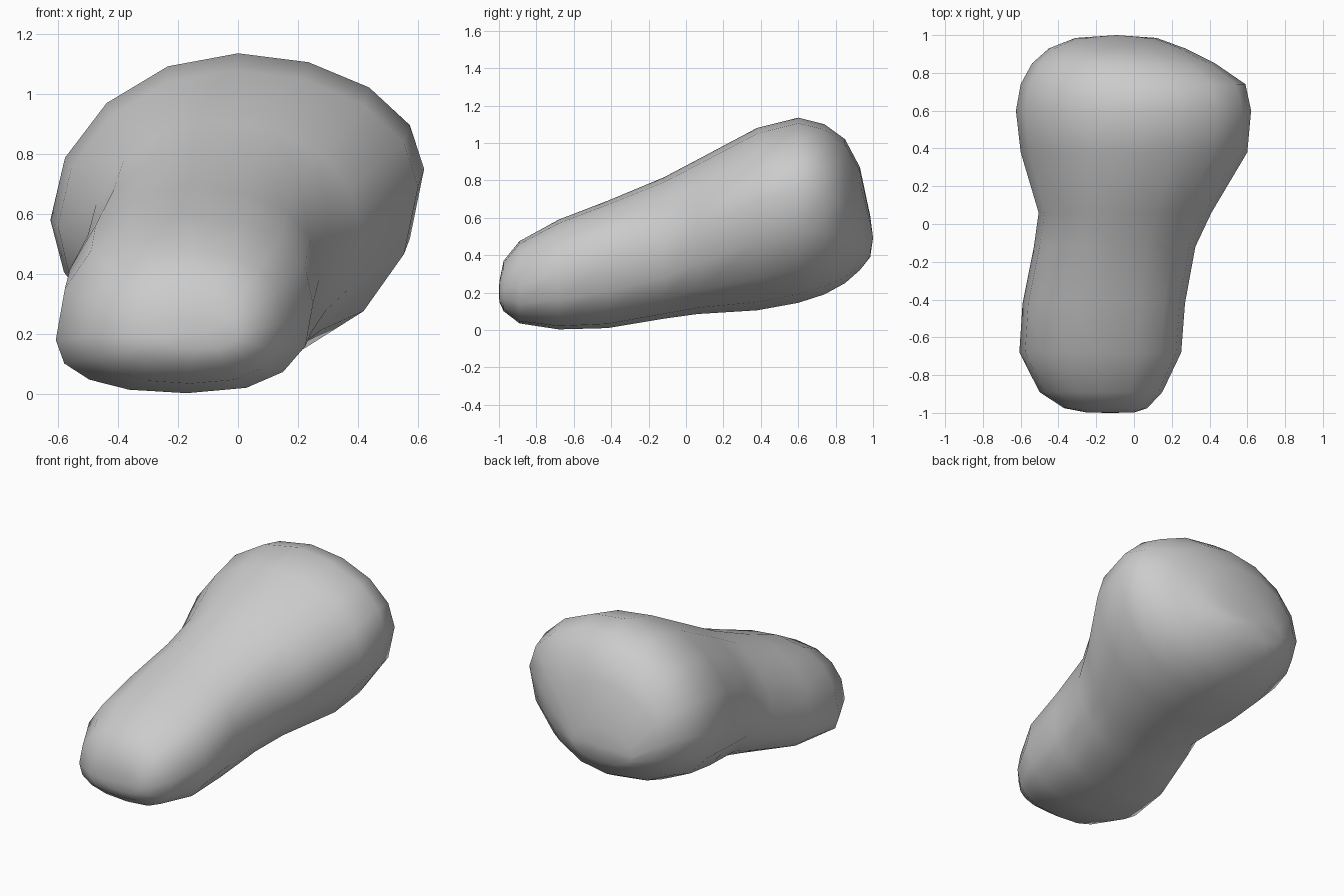
import bpy, bmesh
from math import sin, cos, pi

if "Cube" in bpy.data.objects:
    bpy.data.objects.remove(bpy.data.objects["Cube"])

SIDES = 16
# y, left x, right x, z of left bulge, z of right bulge, bottom z, top z, crown x
SECTIONS = [
    (-0.998, -0.25, 0.00, 0.19, 0.21, 0.15, 0.26, -0.13),
    (-0.975, -0.37, 0.07, 0.19, 0.22, 0.10, 0.37, -0.15),
    (-0.89, -0.50, 0.15, 0.19, 0.24, 0.035, 0.475, -0.16),
    (-0.68, -0.607, 0.25, 0.18, 0.30, 0.003, 0.59, -0.17),
    (-0.42, -0.59, 0.27, 0.22, 0.38, 0.01, 0.69, -0.16),
    (-0.12, -0.53, 0.325, 0.34, 0.45, 0.06, 0.815, -0.12),
    (0.06, -0.505, 0.41, 0.46, 0.54, 0.085, 0.91, -0.08),
    (0.38, -0.60, 0.60, 0.56, 0.69, 0.105, 1.08, -0.02),
    (0.60, -0.625, 0.62, 0.58, 0.75, 0.145, 1.135, 0.0),
    (0.74, -0.60, 0.59, 0.60, 0.73, 0.19, 1.10, 0.0),
    (0.85, -0.54, 0.43, 0.60, 0.66, 0.25, 1.02, -0.03),
    (0.93, -0.45, 0.27, 0.56, 0.58, 0.32, 0.87, -0.07),
    (0.985, -0.31, 0.12, 0.48, 0.48, 0.39, 0.61, -0.09),
]
# fullness of the upper right, upper left, lower left, lower right quarters
FRONT = (2.35, 2.2, 2.35, 2.55)
BACK = (1.98, 1.95, 2.1, 2.0)


def ring(bm, y, xl, xr, zl, zr, zb, zt, xc):
    """Closed cross-section made of four superellipse quarters."""
    back = min(1, max(0, (y + 0.4) / 0.6))
    verts = []
    for i in range(SIDES):
        a = 2 * pi * i / SIDES
        c, s = cos(a), sin(a)
        q = i * 4 // SIDES
        m = FRONT[q] * (1 - back) + BACK[q] * back
        u = 0 if abs(c) < 1e-6 else abs(c) ** (2 / m)
        v = 0 if abs(s) < 1e-6 else abs(s) ** (2 / m)
        # bulge height runs smoothly from the left side to the right side
        side_z = zr if c > 0 else zl
        x = xc + ((xr - xc) if c > 0 else (xl - xc)) * u
        z = side_z + ((zt - side_z) if s > 0 else (zb - side_z)) * v
        verts.append(bm.verts.new((x, y, z)))
    return verts


def cap(bm, loop, y):
    """Close an end with a fan around a centre point."""
    p = sum((v.co for v in loop), loop[0].co * 0) / len(loop)
    p.y = y
    hub = bm.verts.new(p)
    for i in range(SIDES):
        bm.faces.new((loop[i], loop[(i + 1) % SIDES], hub))


# Smooth bulbous body lofted from front to back
bm = bmesh.new()
rings = [ring(bm, *s) for s in SECTIONS]
for a, b in zip(rings, rings[1:]):
    for i in range(SIDES):
        j = (i + 1) % SIDES
        bm.faces.new((a[i], a[j], b[j], b[i]))
cap(bm, rings[0], -1.0)
cap(bm, rings[-1], 1.0)
bmesh.ops.recalc_face_normals(bm, faces=bm.faces)
for f in bm.faces:
    f.smooth = True
mesh = bpy.data.meshes.new("rounded_body")
bm.to_mesh(mesh)
bm.free()
body = bpy.data.objects.new("rounded_body", mesh)
bpy.context.collection.objects.link(body)
